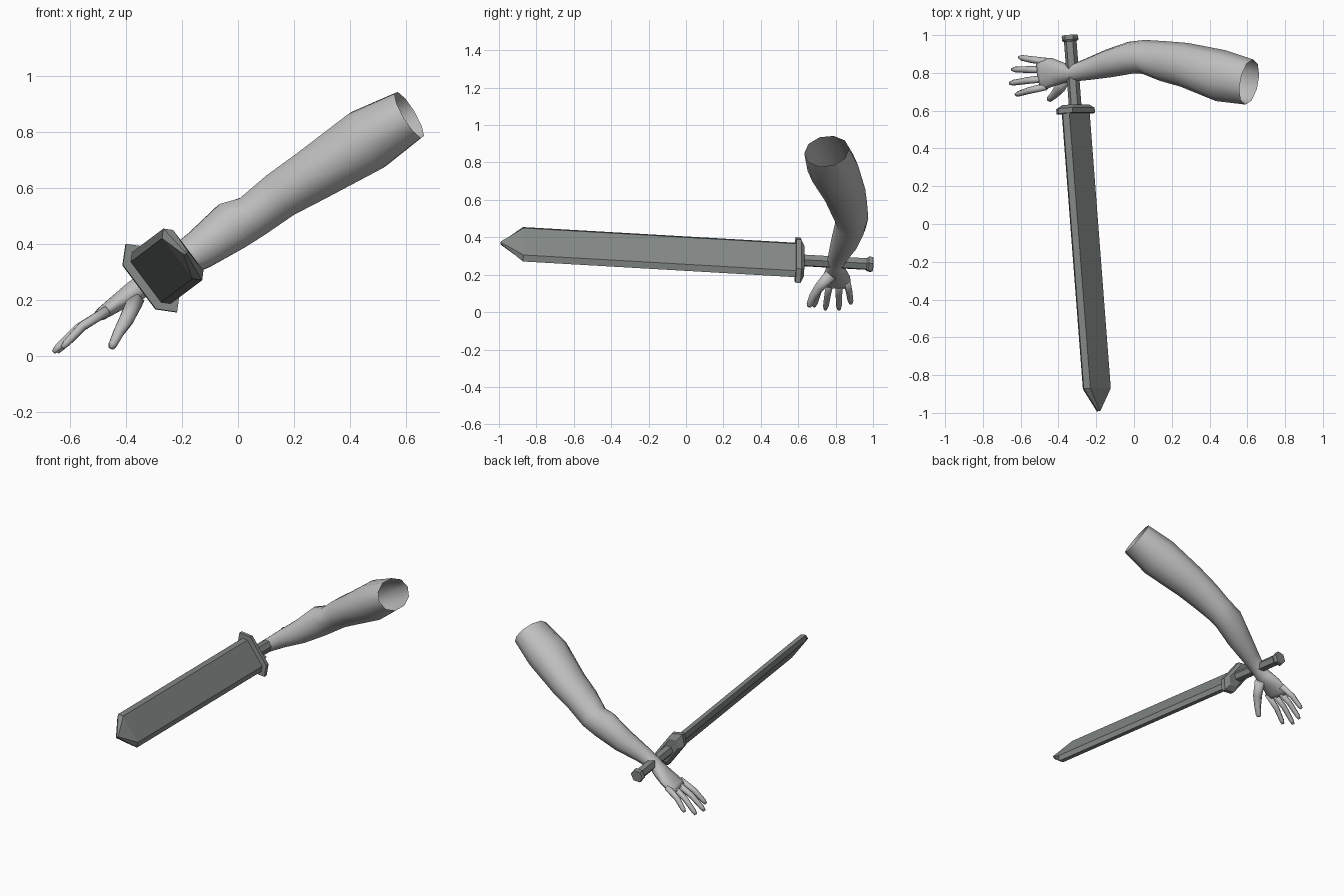
import bpy
import bmesh
from math import cos, sin, tau
from mathutils import Vector

default_cube = bpy.data.objects.get("Cube")
if default_cube:
    bpy.data.objects.remove(default_cube, do_unlink=True)


def make_material(name, colour):
    material = bpy.data.materials.new(name)
    material.use_nodes = True
    material.diffuse_color = (*colour, 1)
    material.node_tree.nodes["Principled BSDF"].inputs["Base Color"].default_value = (*colour, 1)
    return material


skin = make_material("light grey skin", (0.52, 0.52, 0.52))
metal = make_material("dark grey metal", (0.23, 0.25, 0.24))


def bridge_rings(name, rings, material, smooth, cap_start=True, cap_end=True):
    """Join equal-sized rings of points into one tube, with optional end caps."""
    bm = bmesh.new()
    loops = [[bm.verts.new(point) for point in ring] for ring in rings]
    for first, second in zip(loops, loops[1:]):
        count = len(first)
        for i in range(count):
            j = (i + 1) % count
            bm.faces.new((first[i], first[j], second[j], second[i]))
    if cap_start:
        bm.faces.new(loops[0])
    if cap_end:
        bm.faces.new(loops[-1])
    bmesh.ops.recalc_face_normals(bm, faces=bm.faces[:])
    mesh = bpy.data.meshes.new(name)
    bm.to_mesh(mesh)
    bm.free()
    mesh.materials.append(material)
    for polygon in mesh.polygons:
        polygon.use_smooth = smooth
    obj = bpy.data.objects.new(name, mesh)
    bpy.context.collection.objects.link(obj)
    return obj


def limb(name, stations, sides=8, cap_start=True):
    """Loft ellipses along a path of (x, y, z, half width, half height)."""
    centres = [Vector(station[:3]) for station in stations]
    rings = []
    for i, (centre, station) in enumerate(zip(centres, stations)):
        before = centres[max(i - 1, 0)]
        after = centres[min(i + 1, len(centres) - 1)]
        along = (after - before).normalized()
        side = Vector((0, 1, 0))
        side = (side - along * side.dot(along)).normalized()
        up = along.cross(side)
        width, height = station[3:]
        angles = [tau * k / sides for k in range(sides)]
        rings.append([centre + side * width * cos(a) + up * height * sin(a) for a in angles])
    return bridge_rings(name, rings, skin, True, cap_start)


# Arm from the open shoulder end, over elbow and wrist, to the palm
limb("arm_and_palm", [
    (0.61, 0.752, 0.86, 0.122, 0.096),
    (0.46, 0.785, 0.77, 0.138, 0.12),
    (0.265, 0.843, 0.645, 0.118, 0.1),
    (0.155, 0.862, 0.577, 0.107, 0.09),
    (0.05, 0.885, 0.497, 0.09, 0.083),
    (-0.02, 0.88, 0.465, 0.085, 0.094),
    (-0.135, 0.85, 0.38, 0.075, 0.075),
    (-0.25, 0.818, 0.312, 0.057, 0.055),
    (-0.335, 0.797, 0.256, 0.044, 0.042),
    (-0.375, 0.8, 0.225, 0.055, 0.042),
    (-0.43, 0.803, 0.19, 0.075, 0.032),
    (-0.485, 0.795, 0.152, 0.085, 0.024),
    (-0.505, 0.79, 0.138, 0.078, 0.015),
], sides=10, cap_start=False)

# Fingers: knuckle y, then tip position
fingers = {
    "index_finger": (0.728, (-0.625, 0.685, 0.03)),
    "middle_finger": (0.772, (-0.657, 0.745, 0.014)),
    "ring_finger": (0.817, (-0.645, 0.818, 0.014)),
    "little_finger": (0.86, (-0.607, 0.882, 0.045)),
}
for name, (knuckle_y, tip) in fingers.items():
    root = Vector((-0.465, knuckle_y, 0.163))
    tip = Vector(tip)
    stations = []
    for t, radius in ((0, 0.02), (0.5, 0.018), (0.9, 0.015), (1, 0.009)):
        centre = root.lerp(tip, t) + Vector((-0.01, 0, 0.01)) * sin(t * tau / 2)
        stations.append((*centre, radius, radius))
    limb(name, stations, sides=6)

limb("thumb", [
    (-0.365, 0.775, 0.2, 0.035, 0.034),
    (-0.395, 0.715, 0.135, 0.028, 0.03),
    (-0.425, 0.68, 0.085, 0.022, 0.022),
    (-0.447, 0.662, 0.04, 0.018, 0.017),
    (-0.452, 0.658, 0.028, 0.01, 0.01),
], sides=6)

# Sword frame: along the blade, across its width, and through its thickness
pommel_end = Vector((-0.34, 1, 0.255))
axis = (Vector((-0.187, -1, 0.37)) - pommel_end).normalized()
across = Vector((0.6, 0, -0.8))
across = (across - axis * across.dot(axis)).normalized()
through = axis.cross(across)


def sword_part(name, point, shoulder, thickness, stations):
    """Stack six-sided sections at (distance, width scale, thickness scale)."""
    profile = [(point, 0), (shoulder, thickness), (-shoulder, thickness),
               (-point, 0), (-shoulder, -thickness), (shoulder, -thickness)]
    rings = [[pommel_end + axis * d + across * u * su + through * v * sv for u, v in profile]
             for d, su, sv in stations]
    return bridge_rings(name, rings, metal, False)


sword_part("blade", 0.115, 0.09, 0.025, [(0.4, 1, 1), (1.88, 1, 1), (2, 0.03, 0.4)])
sword_part("guard", 0.152, 0.098, 0.054, [(0.372, 0.7, 0.7), (0.39, 1, 1), (0.417, 1, 1)])
sword_part("handle", 0.034, 0.017, 0.029, [(0.02, 1, 1), (0.38, 1, 1)])
sword_part("pommel", 0.044, 0.022, 0.038, [(0, 0.9, 0.9), (0.008, 1, 1), (0.025, 1, 1), (0.035, 0.8, 0.8)])
